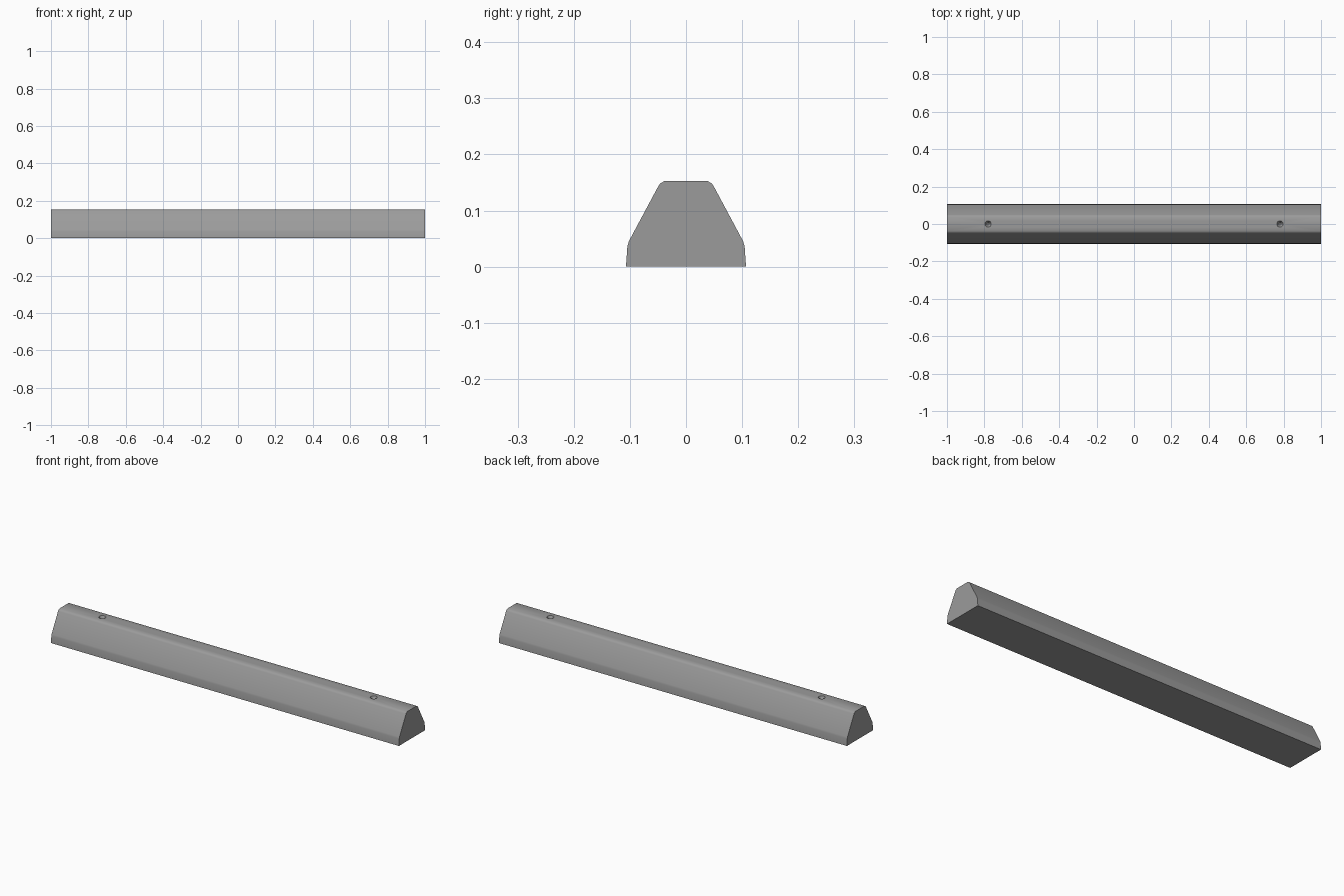
import bpy, bmesh, math

if "Cube" in bpy.data.objects:
    bpy.data.objects.remove(bpy.data.objects["Cube"])

# Half of the cross-section (y, z), mirrored to make the full trapezoid
half = [(0.107, 0.0), (0.1045, 0.036), (0.102, 0.045),
        (0.049, 0.144), (0.046, 0.148), (0.038, 0.153)]
profile = half + [(-y, z) for y, z in reversed(half)]

# Dark grey rubber
rubber = bpy.data.materials.new("dark_rubber")
rubber.diffuse_color = (0.33, 0.33, 0.33, 1)
rubber.use_nodes = True
rubber.node_tree.nodes["Principled BSDF"].inputs["Base Color"].default_value = rubber.diffuse_color


def finish(bm, name):
    bmesh.ops.recalc_face_normals(bm, faces=bm.faces)
    mesh = bpy.data.meshes.new(name)
    bm.to_mesh(mesh)
    bm.free()
    mesh.materials.append(rubber)
    obj = bpy.data.objects.new(name, mesh)
    bpy.context.collection.objects.link(obj)
    return obj


# Long block extruded along x
bm = bmesh.new()
end = bm.faces.new([bm.verts.new((-1, y, z)) for y, z in profile])
res = bmesh.ops.extrude_face_region(bm, geom=[end], use_keep_orig=True)
bmesh.ops.translate(bm, vec=(2, 0, 0),
                    verts=[g for g in res["geom"] if isinstance(g, bmesh.types.BMVert)])
block = finish(bm, "wheel_stop")

# Blind countersunk holes in the top, tapering downwards
for side, x in (("left", -0.78), ("right", 0.78)):
    bm = bmesh.new()
    bmesh.ops.create_cone(bm, cap_ends=True, segments=16, radius1=0.005,
                          radius2=0.022, depth=0.04)
    bmesh.ops.translate(bm, vec=(x, 0, 0.145), verts=bm.verts)
    cutter = finish(bm, side + "_hole_cutter")
    cutter.hide_render = True
    cutter.hide_set(True)
    mod = block.modifiers.new(side + "_hole", "BOOLEAN")
    mod.operation = "DIFFERENCE"
    mod.solver = "EXACT"
    mod.object = cutter

# Smooth rounded edges, sharp ends
bpy.context.view_layer.objects.active = block
block.select_set(True)
for mod in list(block.modifiers):
    bpy.ops.object.modifier_apply(modifier=mod.name)
bpy.ops.object.shade_smooth_by_angle(angle=math.radians(40))
